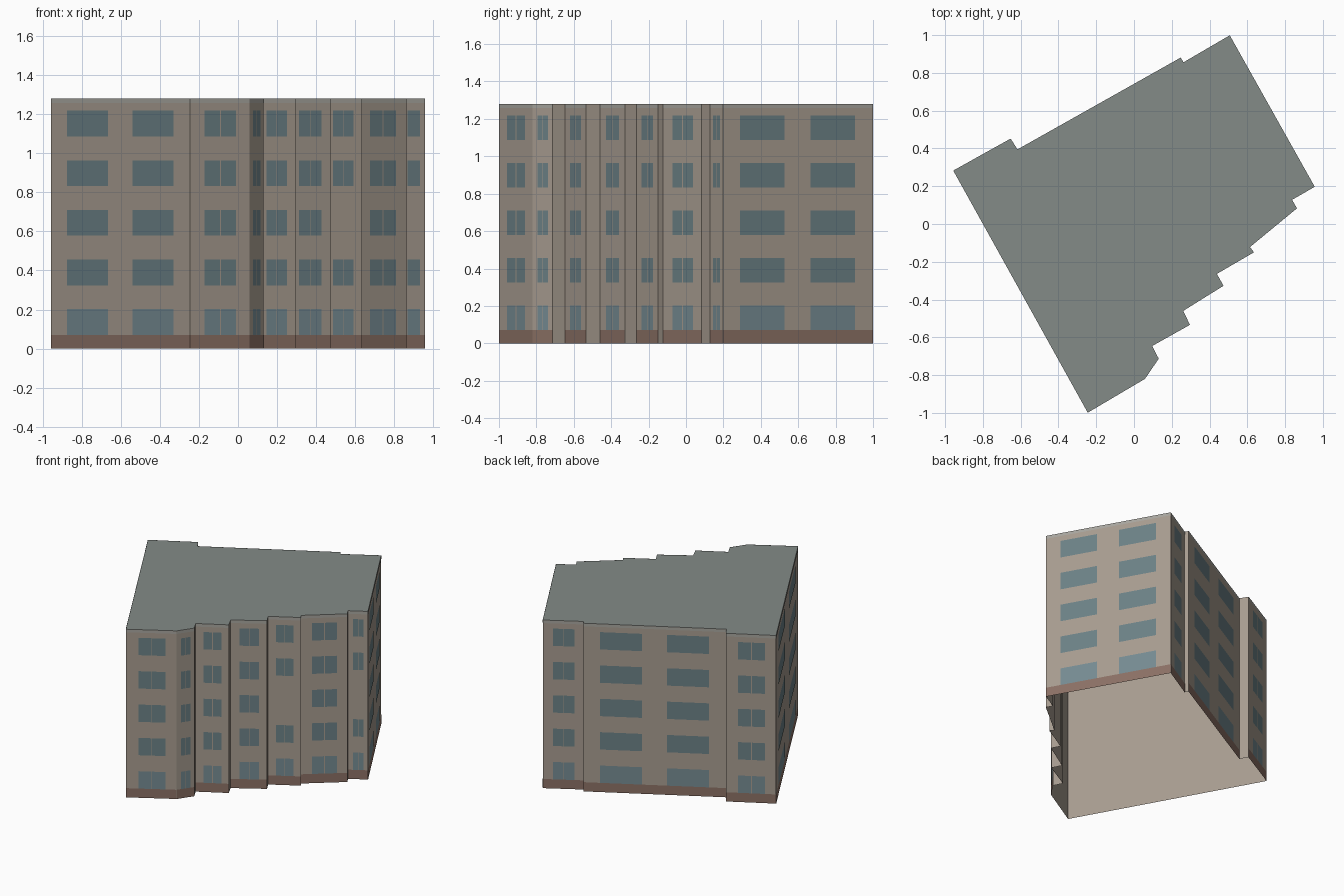
import bpy, bmesh
from mathutils import Vector

if "Cube" in bpy.data.objects:
    bpy.data.objects.remove(bpy.data.objects["Cube"])

H = 1.28
OFF = 0.001

# Footprint corners, counter-clockwise; last item is the facade kind of the wall
# that starts there: pair = one two-pane window, gap = pair with no middle floor,
# wide = two broad windows, None = plain return
PLAN = [
    (-0.245, -0.999, "pair"), (0.058, -0.820, "pair"), (0.131, -0.713, None),
    (0.096, -0.646, "pair"), (0.296, -0.534, None),
    (0.261, -0.460, "pair"), (0.474, -0.327, None),
    (0.439, -0.264, "gap"), (0.635, -0.150, None),
    (0.614, -0.122, "pair"), (0.863, 0.083, None),
    (0.837, 0.128, "gap"), (0.957, 0.197, "wide"),
    (0.507, 0.999, "pair"), (0.262, 0.856, None),
    (0.247, 0.881, "wide"), (-0.617, 0.395, None),
    (-0.653, 0.452, "pair"), (-0.957, 0.283, "wide"),
]
SPANS = {"pair": [(0.243, 0.500), (0.518, 0.775)],
         "gap": [(0.243, 0.500), (0.518, 0.775)],
         "wide": [(0.115, 0.41), (0.585, 0.88)]}


def material(name, rgb):
    m = bpy.data.materials.new(name)
    m.diffuse_color = (*rgb, 1)
    m.use_nodes = True
    m.node_tree.nodes["Principled BSDF"].inputs["Base Color"].default_value = m.diffuse_color
    return m


def finish(name, bm, *mats):
    me = bpy.data.meshes.new(name)
    bm.to_mesh(me)
    bm.free()
    ob = bpy.data.objects.new(name, me)
    bpy.context.collection.objects.link(ob)
    for m in mats:
        me.materials.append(m)


def panel(bm, a, b, f0, f1, z0, z1):
    """Flat panel on the wall a-b between two length fractions and heights."""
    d = b - a
    out = Vector((d.y, -d.x, 0)).normalized() * OFF
    p, q = a + d * f0 + out, a + d * f1 + out
    bm.faces.new([bm.verts.new((v.x, v.y, z))
                  for v, z in ((p, z0), (q, z0), (q, z1), (p, z1))])


wall_mat = material("wall_render", (0.39, 0.335, 0.28))
roof_mat = material("roof_grey", (0.23, 0.26, 0.245))
trim_mat = material("trim_grey", (0.39, 0.38, 0.345))
base_mat = material("base_brick", (0.26, 0.165, 0.13))
glass_mat = material("glass", (0.15, 0.22, 0.24))
shop_mat = material("ground_glass", (0.18, 0.26, 0.29))

# Outer walls, open underneath, closed by the flat roof
corners = [Vector((x, y, 0)) for x, y, _ in PLAN]
walls, roof = bmesh.new(), bmesh.new()
low = [walls.verts.new(c) for c in corners]
high = [walls.verts.new((c.x, c.y, H)) for c in corners]
for i in range(len(corners)):
    j = (i + 1) % len(corners)
    walls.faces.new((low[i], low[j], high[j], high[i]))
roof.faces.new([roof.verts.new((c.x, c.y, H)) for c in corners])
finish("outer_walls", walls, wall_mat)
finish("flat_roof", roof, roof_mat)

# Base band, top trim and windows, wall by wall
base, trim, upper, ground = (bmesh.new() for _ in range(4))
for i, (_, _, kind) in enumerate(PLAN):
    if not kind:
        continue
    a, b = corners[i], corners[(i + 1) % len(corners)]
    panel(base, a, b, 0, 1, 0, 0.07)
    panel(trim, a, b, 0, 1, 1.257, H)
    for level in range(5):
        if kind == "gap" and level == 2:
            continue
        z = 0.07 + 0.254 * level
        for f0, f1 in SPANS[kind]:
            panel(upper if level else ground, a, b, f0, f1, z, z + 0.132)

finish("base_band", base, base_mat)
finish("roof_trim", trim, trim_mat)
finish("upper_windows", upper, glass_mat)
finish("ground_floor_windows", ground, shop_mat)
